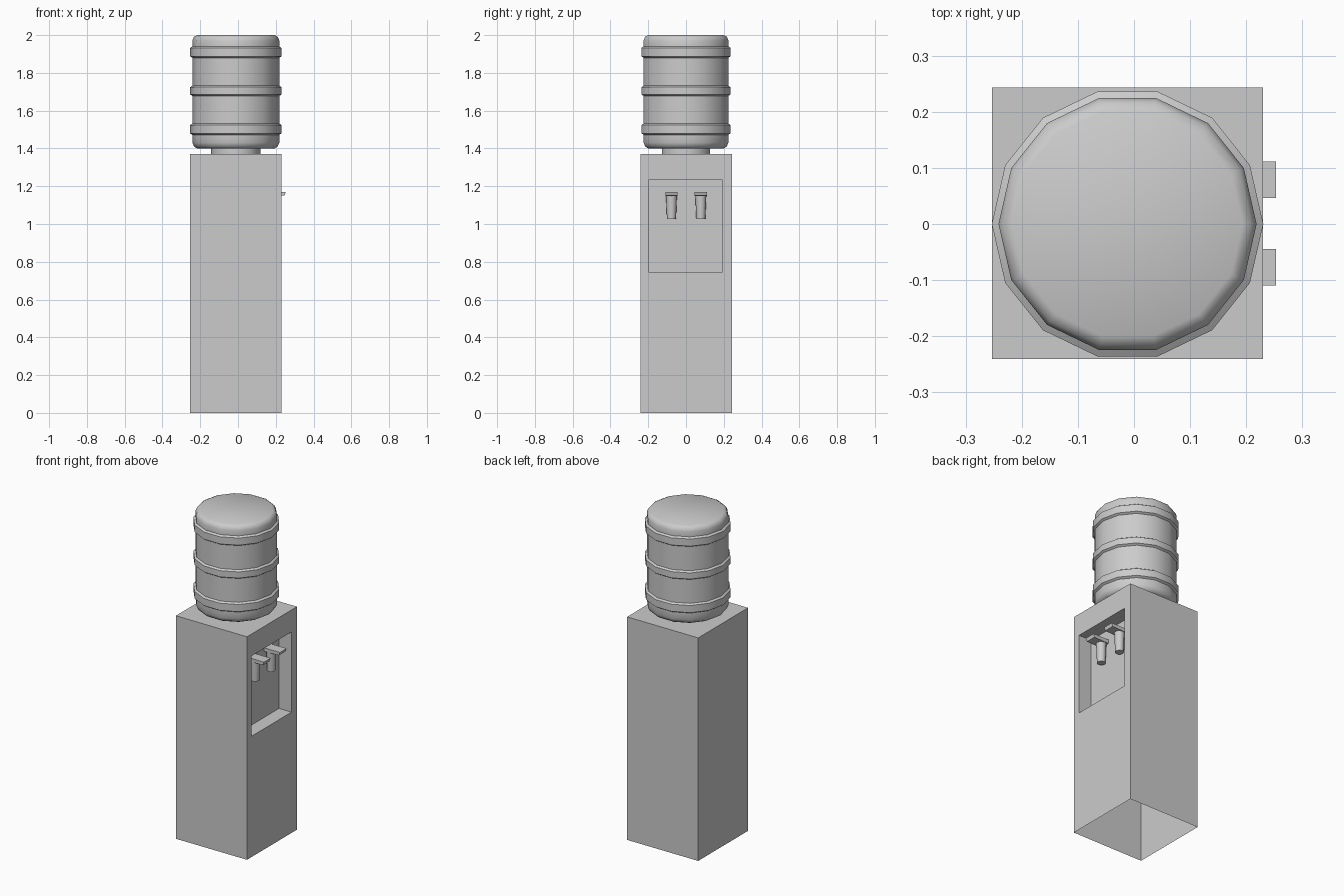
import bpy, bmesh, math
from mathutils import Vector

if "Cube" in bpy.data.objects:
    bpy.data.objects.remove(bpy.data.objects["Cube"])

CX = -0.0115           # centre of cabinet and bottle
WALL = 0.145           # x of the recess back wall


def make_object(name, bm, smooth=None):
    bmesh.ops.recalc_face_normals(bm, faces=bm.faces[:])
    mesh = bpy.data.meshes.new(name)
    bm.to_mesh(mesh)
    bm.free()
    ob = bpy.data.objects.new(name, mesh)
    bpy.context.collection.objects.link(ob)
    if smooth:
        bpy.ops.object.select_all(action='DESELECT')
        ob.select_set(True)
        bpy.context.view_layer.objects.active = ob
        bpy.ops.object.shade_smooth_by_angle(angle=math.radians(smooth))
    return ob


def lathe(name, profile, sides, x, y, smooth):
    """Revolve (radius, z) points about a vertical axis, capping both ends."""
    bm = bmesh.new()
    rings = []
    for r, z in profile:
        rings.append([bm.verts.new((x + r * math.cos(2 * math.pi * i / sides),
                                    y + r * math.sin(2 * math.pi * i / sides), z))
                      for i in range(sides)])
    for a, b in zip(rings, rings[1:]):
        for i in range(sides):
            j = (i + 1) % sides
            bm.faces.new((a[i], a[j], b[j], b[i]))
    bm.faces.new(rings[0])
    bm.faces.new(rings[-1])
    return make_object(name, bm, smooth)


# Cabinet: box with open underside and a tap recess in the +x side
bm = bmesh.new()
bmesh.ops.create_cube(bm, size=1)
for v in bm.verts:
    v.co = Vector((CX + v.co.x * 0.483, 0.001 + v.co.y * 0.484, (v.co.z + 0.5) * 1.37))
bm.normal_update()
bottom = [f for f in bm.faces if f.normal.z < -0.9]
bmesh.ops.delete(bm, geom=bottom, context='FACES_ONLY')
side = next(f for f in bm.faces if f.normal.x > 0.9)
bmesh.ops.inset_individual(bm, faces=[side], thickness=0.05)
for v in side.verts:
    v.co.y = 0.191 if v.co.y > 0 else -0.197
    v.co.z = 1.235 if v.co.z > 0.7 else 0.742
wall = bmesh.ops.extrude_discrete_faces(bm, faces=[side])['faces'][0]
for v in wall.verts:
    v.co.x = WALL
make_object("cabinet", bm)

# Bottle: rounded ends and three raised bands, with the neck below
R, B = 0.23, 0.242
profile = [(0.131, 1.36), (0.131, 1.40), (0.205, 1.40), (0.221, 1.41), (R, 1.43)]
for low, high in ((1.472, 1.532), (1.678, 1.732), (1.880, 1.940)):
    profile += [(R, low), (B, low + 0.008), (B, high - 0.008), (R, high)]
profile += [(R, 1.972), (0.222, 1.991), (0.205, 2.0)]
lathe("water_bottle", profile, 14, CX, 0.0, 50)

# Taps: tapered spout under a flat lever
for label, y in (("left", -0.077), ("right", 0.0785)):
    lathe(label + "_tap_spout", [(0.024, 1.027), (0.029, 1.15)], 12, 0.171, y, 40)
    bm = bmesh.new()
    section = ((WALL, 1.147), (0.246, 1.150), (0.253, 1.170), (WALL, 1.170))
    face = bm.faces.new([bm.verts.new((x, y - 0.0325, z)) for x, z in section])
    ext = bmesh.ops.extrude_face_region(bm, geom=[face])
    bmesh.ops.translate(bm, vec=(0, 0.065, 0),
                        verts=[g for g in ext['geom'] if isinstance(g, bmesh.types.BMVert)])
    make_object(label + "_tap_lever", bm)
